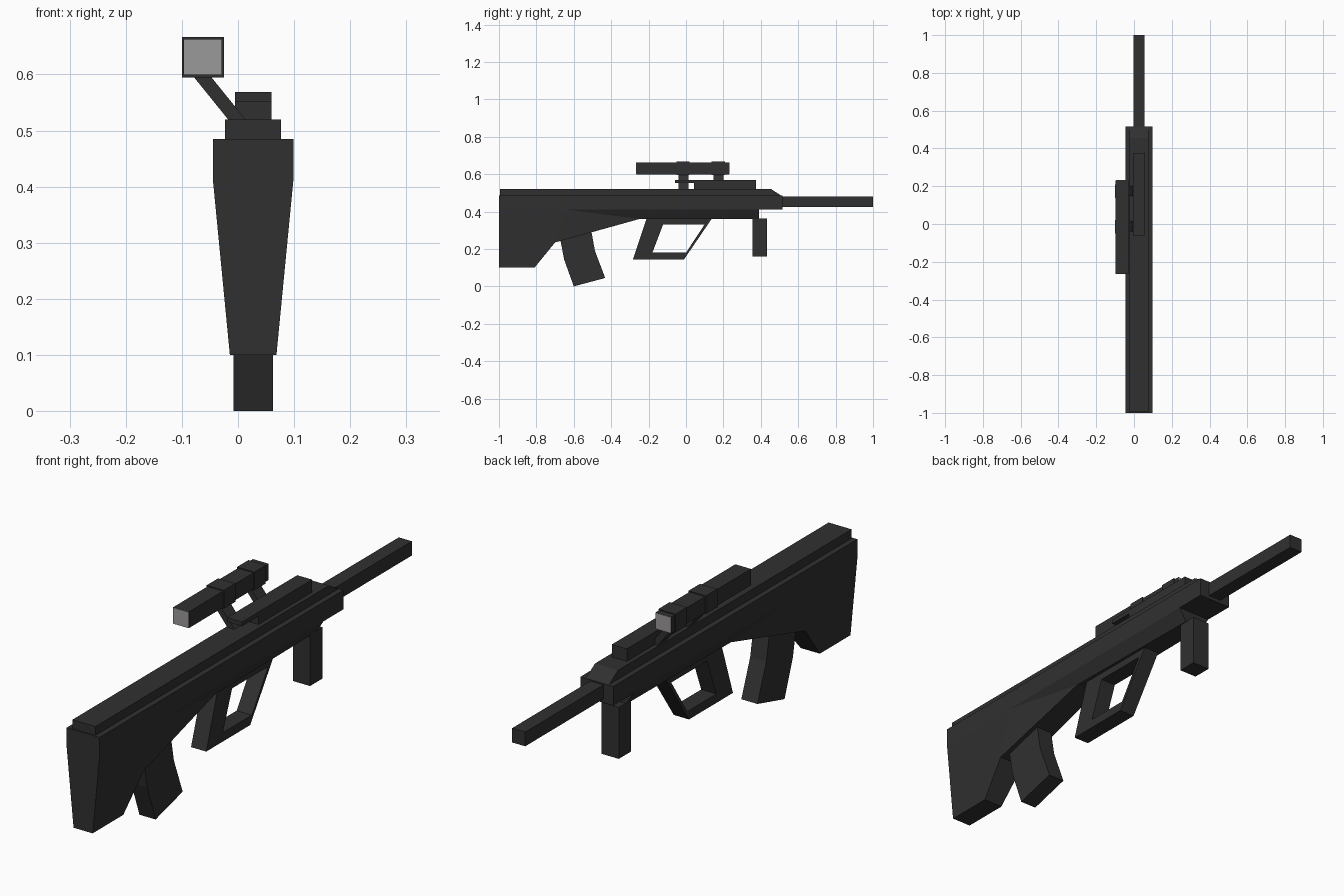
import bpy, bmesh

if "Cube" in bpy.data.objects:
    bpy.data.objects.remove(bpy.data.objects["Cube"])

CX = 0.027  # centre line of the rifle


def mat(name, col):
    m = bpy.data.materials.new(name)
    m.diffuse_color = (*col, 1)
    m.use_nodes = True
    m.node_tree.nodes["Principled BSDF"].inputs["Base Color"].default_value = m.diffuse_color
    return m


BLACK = mat("gunmetal black", (0.03, 0.03, 0.03))
GLASS = mat("lens grey", (0.33, 0.32, 0.32))


def finish(name, bm, m=BLACK):
    bmesh.ops.recalc_face_normals(bm, faces=bm.faces[:])
    me = bpy.data.meshes.new(name)
    bm.to_mesh(me)
    bm.free()
    me.materials.append(m)
    ob = bpy.data.objects.new(name, me)
    bpy.context.collection.objects.link(ob)
    return ob


def box(name, x, y, z, m=BLACK):
    """Box from (min, max) ranges."""
    bm = bmesh.new()
    bmesh.ops.create_cube(bm, size=1)
    for v in bm.verts:
        v.co = [r[0] + (c + 0.5) * (r[1] - r[0]) for c, r in zip(v.co, (x, y, z))]
    return finish(name, bm, m)


def side_profile(name, pts, hw):
    """Extrude a (y, z) outline across the centre line."""
    bm = bmesh.new()
    l = [bm.verts.new((CX - hw, y, z)) for y, z in pts]
    r = [bm.verts.new((CX + hw, y, z)) for y, z in pts]
    bm.faces.new(l)
    bm.faces.new(r)
    for i in range(len(pts)):
        j = (i + 1) % len(pts)
        bm.faces.new((l[i], l[j], r[j], r[i]))
    return finish(name, bm)


# Receiver and top cover
box("receiver", (CX - .0715, CX + .0715), (-1, .515), (.41, .485))
side_profile("top_cover", [(-.995, .485), (.51, .485), (.455, .52), (-.995, .52)], .05)

# Tapered stock and handguard: (y, z, half width) outline
outline = [(-1, .41, .0715), (-1, .10, .0415), (-.81, .10, .0415), (-.70, .235, .0545),
           (-.25, .36, .047), (.39, .36, .04), (.39, .41, .0715), (-.63, .41, .0715)]
bm = bmesh.new()
sides = [[bm.verts.new((CX + s * w, y, z)) for y, z, w in outline] for s in (-1, 1)]
for v in sides:
    for f in ((0, 1, 2, 3, 7), (7, 3, 4), (7, 4, 5, 6)):
        bm.faces.new([v[i] for i in f])
for i in range(8):
    j = (i + 1) % 8
    bm.faces.new((sides[0][i], sides[0][j], sides[1][j], sides[1][i]))
finish("stock_and_handguard", bm)

# Barrel, foregrip, magazine
box("barrel", (CX - .0285, CX + .0285), (.50, 1), (.424, .48))
box("foregrip", (CX - .0375, CX + .0375), (.355, .432), (.16, .362))
side_profile("magazine", [(-.67, .29), (-.67, .24), (-.652, .145), (-.60, .0), (-.432, .045),
                          (-.487, .19), (-.505, .29), (-.505, .33)], .035)

# Grip and trigger guard as a closed loop
outer = [(-.21, .365), (-.283, .145), (-.01, .145), (.14, .365)]
inner = [(-.122, .332), (-.18, .18), (0, .18), (.10, .332)]
bm = bmesh.new()
rings = [[bm.verts.new((CX + s * .033, y, z)) for y, z in p]
         for p, s in ((outer, -1), (outer, 1), (inner, 1), (inner, -1))]
for k in range(4):
    a, b = rings[k], rings[(k + 1) % 4]
    for i in range(4):
        j = (i + 1) % 4
        bm.faces.new((a[i], a[j], b[j], b[i]))
finish("grip_and_guard", bm)

# Rail with thin overhanging rear tongue
side_profile("rail", [(.042, .52), (.375, .52), (.375, .569), (-.06, .569),
                      (-.06, .552), (.042, .552)], .0325)

# Offset scope, clamp rings and slanted arms
SX = -.0627
box("scope_tube", (SX - .034, SX + .034), (-.264, .23), (.599, .663))
for n, y in (("rear", (-.051, .02)), ("front", (.137, .208))):
    box("scope_ring_" + n, (SX - .0375, SX + .0375), y, (.595, .667))
    bm = bmesh.new()
    a, b = y[0] + .01, y[1] - .007
    q = [[bm.verts.new((x, yy, z)) for x, z in
          ((-.08, .597), (-.049, .597), (.014, .519), (-.017, .519))] for yy in (a, b)]
    bm.faces.new(q[0])
    bm.faces.new(q[1])
    for i in range(4):
        j = (i + 1) % 4
        bm.faces.new((q[0][i], q[0][j], q[1][j], q[1][i]))
    finish("scope_arm_" + n, bm)

# Lens plates on both ends
for n, y in (("rear", (-.266, -.263)), ("front", (.229, .232))):
    box("lens_" + n, (SX - .0335, SX + .0335), y, (.5995, .6625), GLASS)
